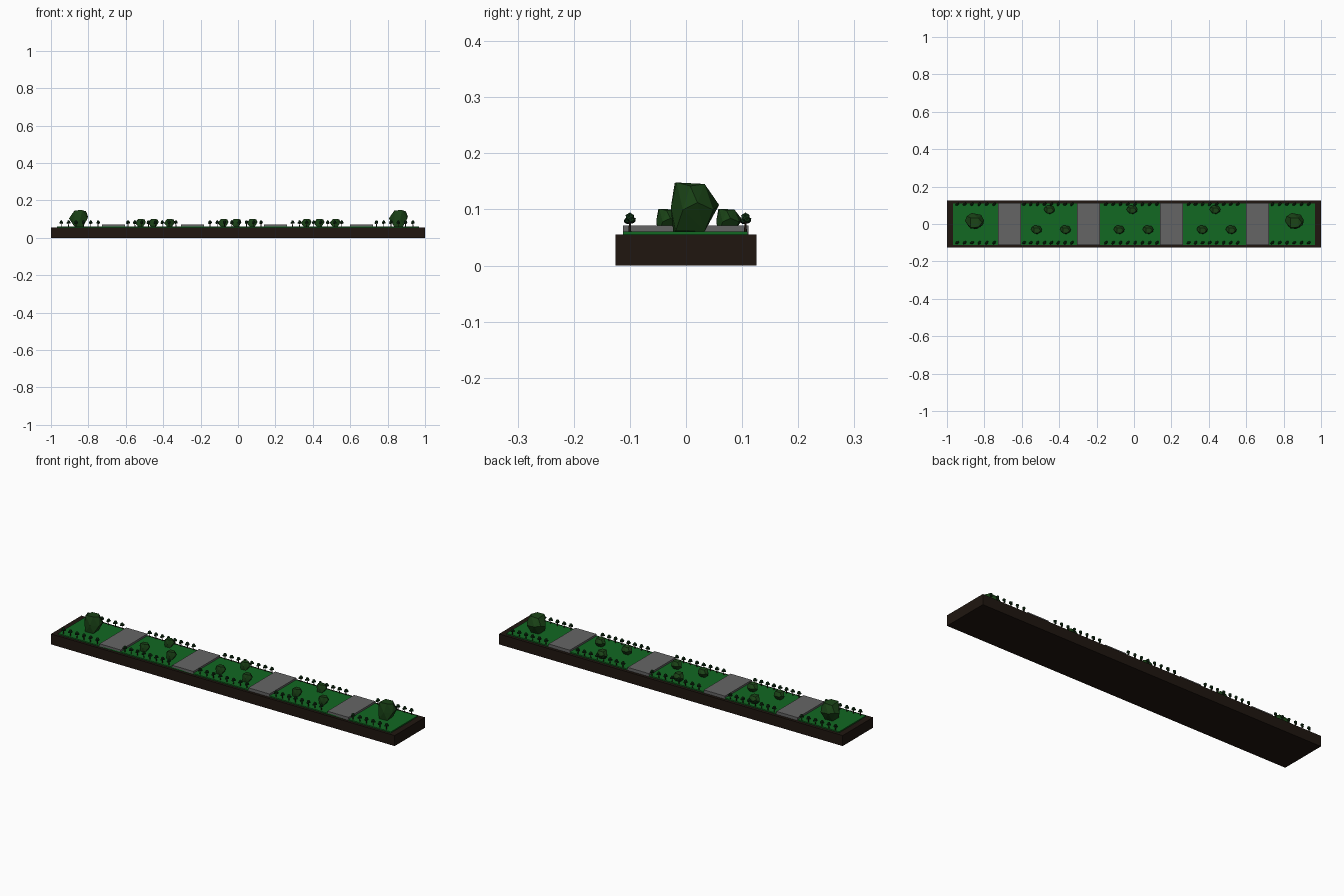
import bpy, bmesh, random
from mathutils import Matrix, Vector

if "Cube" in bpy.data.objects:
    bpy.data.objects.remove(bpy.data.objects["Cube"])

random.seed(4)


def mat(name, rgb):
    m = bpy.data.materials.new(name)
    m.diffuse_color = (*rgb, 1)
    m.use_nodes = True
    m.node_tree.nodes["Principled BSDF"].inputs["Base Color"].default_value = m.diffuse_color
    return m


SOIL = mat("soil", (0.014, 0.008, 0.005))
GRASS = mat("grass", (0.006, 0.14, 0.016))
PAVING = mat("paving", (0.13, 0.13, 0.13))
LEAF = mat("leaf", (0.01, 0.055, 0.008))
TREE_LEAF = mat("tree_leaf", (0.006, 0.035, 0.008))
BARK = mat("bark", (0.02, 0.012, 0.007))


def place(name, mesh, loc=(0, 0, 0), scale=(1, 1, 1), rot=0):
    ob = bpy.data.objects.new(name, mesh)
    ob.location, ob.scale, ob.rotation_euler.z = loc, scale, rot
    bpy.context.collection.objects.link(ob)
    return ob


def finish(bm, name, *mats):
    me = bpy.data.meshes.new(name)
    bm.to_mesh(me)
    bm.free()
    for m in mats:
        me.materials.append(m)
    return me


def box(name, x0, x1, y0, y1, z0, z1, m):
    bm = bmesh.new()
    bmesh.ops.create_cube(bm, size=1)
    c = Vector(((x0 + x1) / 2, (y0 + y1) / 2, (z0 + z1) / 2))
    bmesh.ops.scale(bm, vec=(x1 - x0, y1 - y0, z1 - z0), verts=bm.verts)
    bmesh.ops.translate(bm, vec=c, verts=bm.verts)
    return place(name, finish(bm, name, m))


# Planter body, lawn and raised paving crossings
box("planter_base", -1, 1, -0.126, 0.126, 0, 0.055, SOIL)
box("lawn", -0.968, 0.968, -0.112, 0.11, 0.05, 0.061, GRASS)
for x in (-0.666, -0.243, 0.2, 0.66):
    box("paving_slab", x - 0.0615, x + 0.0615, -0.112, 0.111, 0.055, 0.071, PAVING)

# Faceted bush: hull of a few points in a unit box
bush_pts = [
    (-.2, -.45, 0), (.25, -.4, .03), (.2, .2, .02), (-.2, .15, 0),
    (-.5, 0, .5), (-.3, -.35, .45), (.1, -.5, .5), (.45, -.25, .45),
    (.5, .05, .6), (.35, .38, .45), (-.15, .5, .55), (-.4, .3, .6),
    (-.2, -.42, .99), (.2, -.38, 1), (.4, -.1, .93), (.2, .2, .97), (-.2, .2, .95)]
bm = bmesh.new()
for p in bush_pts:
    bm.verts.new(p)
bmesh.ops.convex_hull(bm, input=bm.verts)
bmesh.ops.recalc_face_normals(bm, faces=bm.faces)
bush = finish(bm, "bush", LEAF)

for x in (-0.853, 0.857):
    place("large_bush", bush, (x, 0.016, 0.059), (0.102, 0.086, 0.089))
for x in (-0.445, -0.003, 0.441):
    for dx, y in ((-0.077, -0.03), (0.078, -0.03), (-0.008, 0.077)):
        place("small_bush", bush, (x + dx, y, 0.059), (0.058, 0.046, 0.042))

# Small tree: thin trunk with a main crown and side clumps
bm = bmesh.new()
bmesh.ops.create_cone(bm, cap_ends=True, segments=6, radius1=0.0025, radius2=0.0015,
                      depth=0.024, matrix=Matrix.Translation((0, 0, 0.012)))
for f in bm.faces:
    f.material_index = 1
for c, r in (((0, 0, 0.026), 0.0085), ((0.004, 0.004, 0.021), 0.006), ((-0.004, -0.004, 0.02), 0.006)):
    bmesh.ops.create_icosphere(bm, subdivisions=1, radius=r, matrix=Matrix.Translation(c))
tree = finish(bm, "tree", TREE_LEAF, BARK)

# Rows of trees along both long edges of every lawn panel
for first, last, n in ((-0.945, -0.748, 6), (-0.588, -0.332, 8), (-0.15, 0.123, 8),
                       (0.292, 0.555, 8), (0.74, 0.935, 6)):
    for i in range(n):
        x = first + (last - first) * i / (n - 1)
        for y in (-0.1, 0.106):
            place("edge_tree", tree, (x, y, 0.06), rot=random.uniform(-0.4, 0.4))
